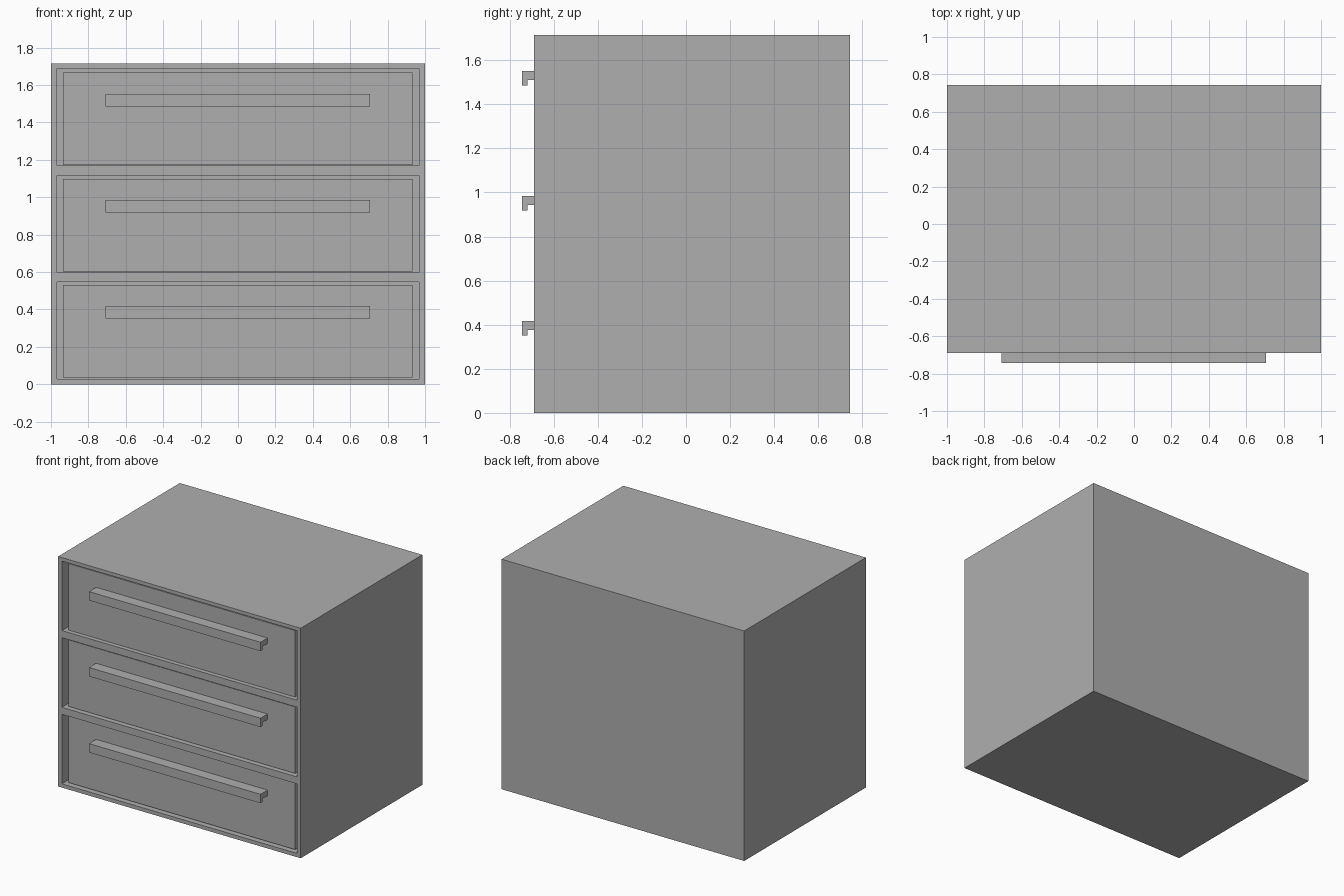
import bpy, bmesh

if "Cube" in bpy.data.objects:
    bpy.data.objects.remove(bpy.data.objects["Cube"])

FRONT, BACK, TOP = -0.69, 0.743, 1.714
PANEL_Y = -0.66  # drawer fronts sit slightly behind the frame

# Dark grey paint shared by all parts
grey = bpy.data.materials.new("dark_grey")
grey.diffuse_color = (0.43, 0.43, 0.43, 1)
grey.use_nodes = True
grey.node_tree.nodes["Principled BSDF"].inputs["Base Color"].default_value = grey.diffuse_color


def new_object(name, bm):
    bmesh.ops.recalc_face_normals(bm, faces=bm.faces)
    mesh = bpy.data.meshes.new(name)
    bm.to_mesh(mesh)
    bm.free()
    mesh.materials.append(grey)
    obj = bpy.data.objects.new(name, mesh)
    bpy.context.collection.objects.link(obj)
    return obj


def box_bm(x, y, z):
    bm = bmesh.new()
    bmesh.ops.create_cube(bm, size=1)
    for v in bm.verts:
        v.co = [r[0] if c < 0 else r[1] for c, r in zip(v.co, (x, y, z))]
    return bm


def drawer(name, z0, z1):
    # open-topped box
    bm = box_bm((-0.935, 0.933), (PANEL_Y, 0.66), (z0, z1))
    bm.normal_update()
    top = max(bm.faces, key=lambda f: f.calc_center_median().z)
    bmesh.ops.inset_region(bm, faces=[top], thickness=0.035)
    ext = bmesh.ops.extrude_discrete_faces(bm, faces=[top])
    for v in ext["faces"][0].verts:
        v.co.z = z0 + 0.03
    return new_object(name, bm)


def handle(name, z):
    # hooked pull: L profile in y/z, extruded along x
    profile = [(PANEL_Y, z), (-0.743, z), (-0.743, z - 0.066),
               (-0.719, z - 0.066), (-0.719, z - 0.041), (PANEL_Y, z - 0.041)]
    bm = bmesh.new()
    face = bm.faces.new([bm.verts.new((-0.708, y, h)) for y, h in profile])
    ext = bmesh.ops.extrude_face_region(bm, geom=[face])
    for g in ext["geom"]:
        if isinstance(g, bmesh.types.BMVert):
            g.co.x = 0.706
    return new_object(name, bm)


# Cabinet body
body = new_object("cabinet_body", box_bm((-1, 1), (FRONT, BACK), (0, TOP)))

# Per drawer: opening bottom/top, drawer bottom/top, handle top
rows = {
    "bottom": (0.028, 0.546, 0.035, 0.531, 0.418),
    "middle": (0.598, 1.117, 0.603, 1.098, 0.985),
    "top": (1.17, 1.688, 1.172, 1.667, 1.551),
}
for label, (o0, o1, d0, d1, h) in rows.items():
    # Opening cut into the body
    cutter = new_object(label + "_opening_cutter",
                        box_bm((-0.969, 0.969), (FRONT - 0.1, 0.71), (o0, o1)))
    cutter.hide_render = True
    cutter.hide_set(True)
    cut = body.modifiers.new(label + "_opening", "BOOLEAN")
    cut.operation = "DIFFERENCE"
    cut.solver = "EXACT"
    cut.object = cutter

    # Drawer with its pull
    box = drawer(label + "_drawer", d0, d1)
    handle(label + "_handle", h).parent = box
